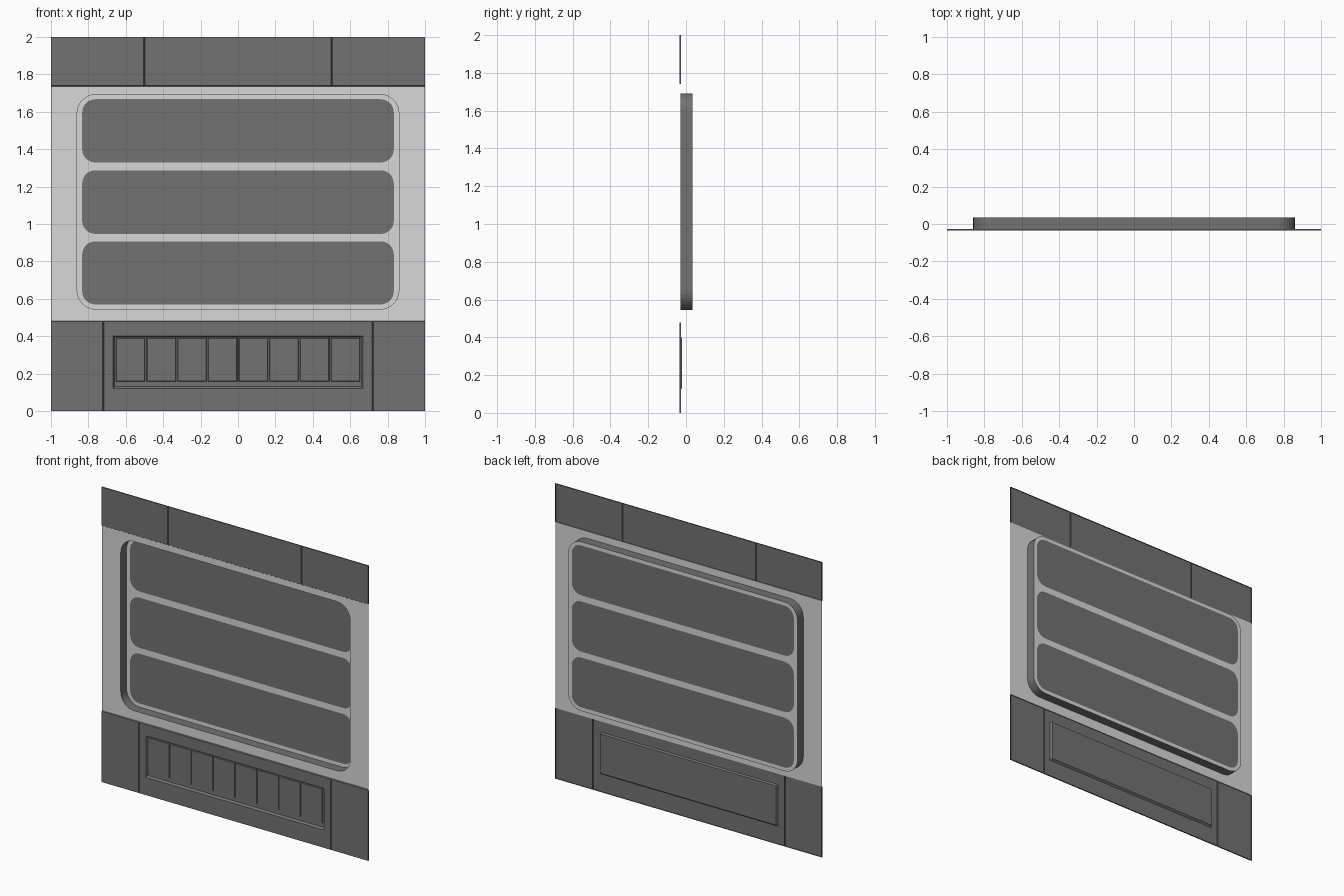
import bpy, bmesh, math
from mathutils import Vector

if "Cube" in bpy.data.objects:
    bpy.data.objects.remove(bpy.data.objects["Cube"])

F, L, B = -0.034, -0.028, 0.034      # panel front, light wall, window back
V = -0.021                           # vent recess depth


def material(name, v):
    m = bpy.data.materials.new(name)
    m.diffuse_color = (v, v, v, 1)
    m.use_nodes = True
    m.node_tree.nodes["Principled BSDF"].inputs["Base Color"].default_value = m.diffuse_color
    return m


DARK = material("dark_grey", 0.17)
LIGHT = material("light_grey", 0.69)


def finish(bm, name, mats):
    # planar faces look to the front
    bm.normal_update()
    for f in bm.faces:
        if f.normal.y > 0.1:
            f.normal_flip()
    me = bpy.data.meshes.new(name)
    bm.to_mesh(me)
    bm.free()
    for m in mats:
        me.materials.append(m)
    ob = bpy.data.objects.new(name, me)
    bpy.context.collection.objects.link(ob)
    return ob


def rounded(x0, x1, z0, z1, r, n=8):
    pts = []
    corners = [(x1 - r, z1 - r), (x0 + r, z1 - r), (x0 + r, z0 + r), (x1 - r, z0 + r)]
    for k, (cx, cz) in enumerate(corners):
        for i in range(n + 1):
            a = math.pi / 2 * (k + i / n)
            pts.append((cx + r * math.cos(a), cz + r * math.sin(a)))
    return pts


def rect(x0, x1, z0, z1):
    return [(x1, z1), (x0, z1), (x0, z0), (x1, z0)]


def loop(bm, pts, y):
    vs = [bm.verts.new((x, y, z)) for x, z in pts]
    es = [bm.edges.new((vs[i], vs[(i + 1) % len(vs)])) for i in range(len(vs))]
    return vs, es


def fill(bm, edges):
    bmesh.ops.triangle_fill(bm, use_beauty=True, use_dissolve=False,
                            edges=edges, normal=Vector((0, -1, 0)))


def bridge(bm, a, b):
    n = len(a)
    for i in range(n):
        j = (i + 1) % n
        bm.faces.new((a[i], a[j], b[j], b[i]))


def strip(bm, path, z0, z1):
    # upright sheet following an (x, y) path
    lo = [bm.verts.new((x, y, z0)) for x, y in path]
    hi = [bm.verts.new((x, y, z1)) for x, y in path]
    for i in range(len(path) - 1):
        bm.faces.new((lo[i], lo[i + 1], hi[i + 1], hi[i]))


def ledge(bm, x0, x1, z, y0, y1, dz=0):
    bm.faces.new([bm.verts.new(c) for c in
                  ((x0, y0, z), (x1, y0, z), (x1, y1, z + dz), (x0, y1, z + dz))])


def groove(x, y, w=0.004, d=0.006):
    return [(x - w, y), (x, y + d), (x + w, y)]


def mirror(path):
    return [(-x, y) for x, y in reversed(path)]


# light wall with the rounded window opening
bm = bmesh.new()
_, e1 = loop(bm, rect(-1, 1, 0.478, 1.74), L)
_, e2 = loop(bm, rounded(-0.86, 0.86, 0.545, 1.692, 0.1), L)
fill(bm, e1 + e2)
finish(bm, "light_wall", [LIGHT])

# dark side walls of the window recess
bm = bmesh.new()
outline = rounded(-0.86, 0.86, 0.545, 1.692, 0.1)
a, _ = loop(bm, outline, L)
b, _ = loop(bm, outline, B)
bridge(bm, a, b)
finish(bm, "window_recess_walls", [DARK])

# window back plate: light frame, three dark panes cut in
bm = bmesh.new()
_, edges = loop(bm, outline, B)
panes = []
for z0, z1 in ((0.57, 0.907), (0.947, 1.287), (1.329, 1.667)):
    vs, es = loop(bm, rounded(-0.833, 0.833, z0, z1, 0.07), B)
    edges += es
    panes.append(vs)
fill(bm, edges)
for vs in panes:
    bm.faces.new(vs).material_index = 1
finish(bm, "window_frame_and_panes", [LIGHT, DARK])

# upper dark panel with two seams
edge = [(-1, F + 0.008), (-1, F)]
bm = bmesh.new()
half = edge + groove(-0.5, F)
strip(bm, half + mirror(half), 1.74, 2)
ledge(bm, -1, 1, 1.74, F, L, -0.004)
ledge(bm, -1, 1, 2, F, F + 0.008)
finish(bm, "upper_panel", [DARK])

# lower dark panel with two seams, open around the vent
bm = bmesh.new()
half = edge + groove(-0.72, F)
for z0, z1 in ((0, 0.12), (0.402, 0.478)):
    strip(bm, half + mirror(half), z0, z1)
side = half + [(-0.668, F)]
strip(bm, side, 0.12, 0.402)
strip(bm, mirror(side), 0.12, 0.402)
ledge(bm, -1, 1, 0.478, F, L, 0.004)
ledge(bm, -1, 1, 0, F, F + 0.008)
finish(bm, "lower_panel", [DARK])

# vent recess box
bm = bmesh.new()
a, _ = loop(bm, rect(-0.668, 0.668, 0.12, 0.402), F)
b, _ = loop(bm, rect(-0.66, 0.66, 0.13, 0.396), V)
bridge(bm, a, b)
bm.faces.new(b)
finish(bm, "vent_recess", [DARK])

# eight vent plates
bm = bmesh.new()
for i in range(8):
    c = -0.574 + i * 0.164
    a, _ = loop(bm, rect(c - 0.078, c + 0.078, 0.157, 0.392), V - 0.0005)
    b, _ = loop(bm, rect(c - 0.075, c + 0.075, 0.16, 0.389), V - 0.006)
    bridge(bm, a, b)
    bm.faces.new(b)
finish(bm, "vent_plates", [DARK])
